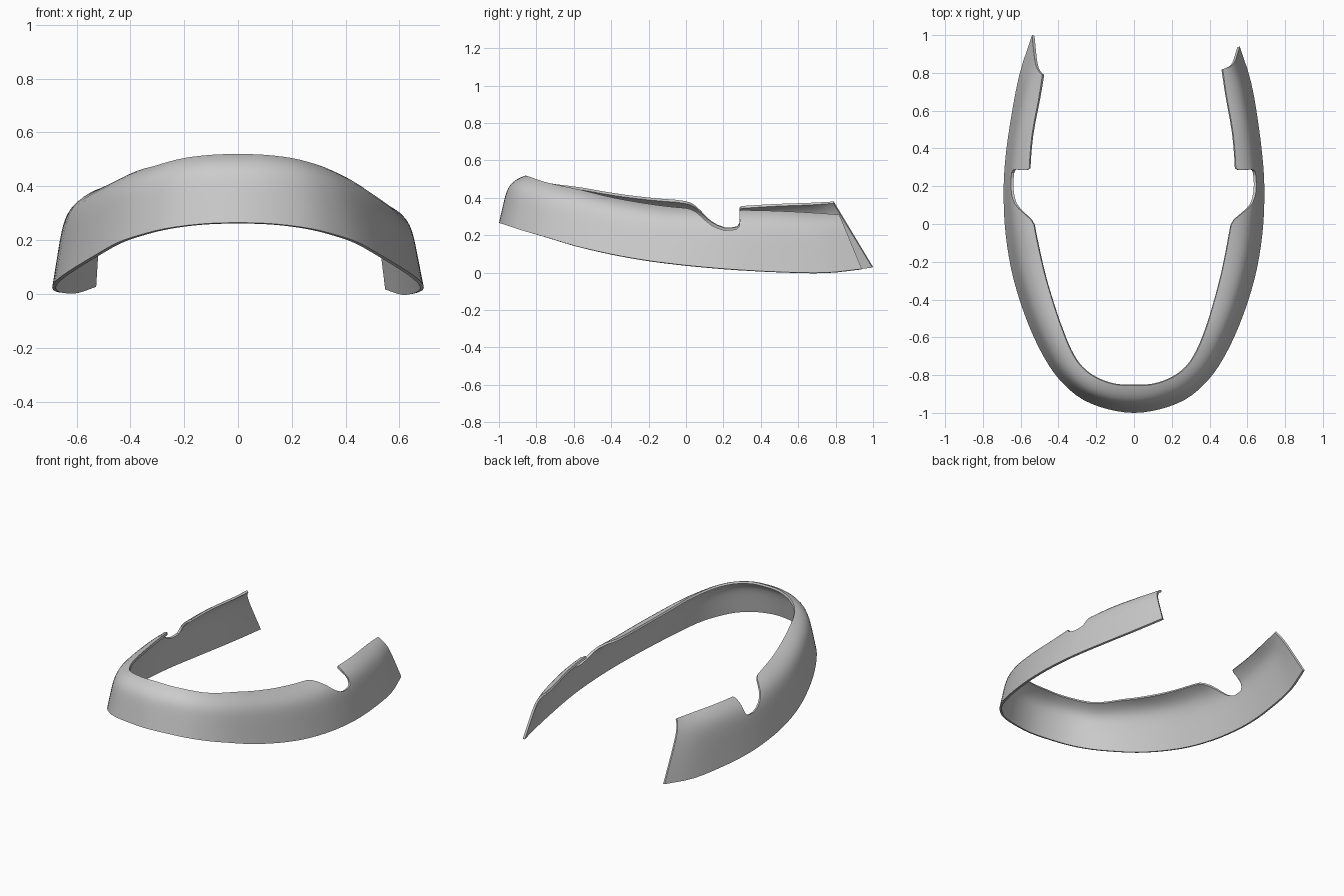
import bpy, math

cube = bpy.data.objects.get("Cube")
if cube:
    bpy.data.objects.remove(cube)

grey = bpy.data.materials.new("plain_grey")
grey.use_nodes = True
grey.diffuse_color = (0.6, 0.6, 0.6, 1)
grey.node_tree.nodes["Principled BSDF"].inputs["Base Color"].default_value = (0.6, 0.6, 0.6, 1)

# Edges of one half of the band, from front centre to back end
LOWER = [(0, -1, .265), (.14, -.98, .26), (.27, -.93, .243), (.37, -.85, .218),
         (.45, -.75, .19), (.53, -.6, .145), (.6, -.42, .103), (.65, -.24, .07),
         (.68, -.05, .045), (.69, .13, .027), (.685, .3, .014), (.66, .52, .003),
         (.62, .75, 0), (.56, .94, .02)]
UPPER = [(0, -.855, .52), (.1, -.85, .517), (.2, -.815, .505), (.28, -.755, .485),
         (.335, -.67, .465), (.38, -.56, .442), (.42, -.43, .41), (.465, -.26, .377),
         (.505, -.06, .35), (.535, .12, .34), (.54, .28, .335), (.525, .48, .33),
         (.49, .68, .32), (.47, .82, .31)]
# Height fraction kept along the notch, by position on the half
NOTCH = [(8.3, 1), (8.45, .985), (8.6, .94), (8.75, .87), (8.9, .79), (9.05, .73),
         (9.25, .68), (9.5, .65), (9.75, .66), (9.9, .68), (9.97, .73), (10, .82),
         (10.01, .93), (10.03, .98), (10.08, 1)]
LAST = len(LOWER) - 1
ROWS = 14


def ramp(v, a, b):
    return min(1, max(0, (v - a) / (b - a)))


def spline(points, u, axis):
    """Smooth curve through the points, mirrored at the front centre."""
    def value(k):
        if k < 0:
            return points[-k][axis] * (-1 if axis == 0 else 1)
        if k > LAST:
            return 2 * points[LAST][axis] - points[LAST - 1][axis]
        return points[k][axis]
    i = min(int(u), LAST - 1)
    f = u - i
    a, b, c, d = (value(i + k) for k in (-1, 0, 1, 2))
    return b + f * (c - a + f * (2 * a - 5 * b + 4 * c - d + f * (3 * (b - c) + d - a))) / 2


def section(side, u, keep):
    """One upright strip of the band, bent inward towards its top."""
    lo = [spline(LOWER, u, k) for k in range(3)]
    up = [spline(UPPER, u, k) for k in range(3)]
    if side < 0:
        # The right arm is slightly taller and longer
        end = ramp(u, 10.5, LAST)
        lo[0] -= .02 * end
        lo[1] += .06 * end
        lo[2] += .01 * end
        up[0] += .015 * ramp(u, 5, 8)
        up[1] -= .03 * end
        up[2] += .04 * ramp(u, 3.5, 8) - .02 * ramp(u, 8, 10) + .05 * ramp(u, 10, LAST)
    straight = ramp(u, 8, LAST)
    column = []
    for j in range(ROWS + 1):
        t = keep * (1 - (1 - j / ROWS) ** 1.6)
        bend = .4 * t + .6 * t ** 8
        along = bend + (t - bend) * straight
        column.append((side * (lo[0] + (up[0] - lo[0]) * bend),
                       lo[1] + (up[1] - lo[1]) * along,
                       lo[2] + (up[2] - lo[2]) * t))
    return column


# Stations along a half: even steps, with the notch stations in between
steps = [(k / 3, 1) for k in range(3 * LAST + 1)]
half = [s for s in steps if s[0] < NOTCH[0][0] - .05] + NOTCH
half += [s for s in steps if s[0] > NOTCH[-1][0] + .05]
columns = [section(-1, u, keep) for u, keep in reversed(half[1:])]
columns += [section(1, u, keep) for u, keep in half]

verts = [p for col in columns for p in col]
n = ROWS + 1
faces = [(i * n + j, (i + 1) * n + j, (i + 1) * n + j + 1, i * n + j + 1)
         for i in range(len(columns) - 1) for j in range(ROWS)]

mesh = bpy.data.meshes.new("curved_band")
mesh.from_pydata(verts, [], faces)
mesh.materials.append(grey)
band = bpy.data.objects.new("curved_band", mesh)
bpy.context.collection.objects.link(band)

# Thin wall, thickened inward
wall = band.modifiers.new("wall", 'SOLIDIFY')
wall.thickness = .014
wall.offset = -1

bpy.context.view_layer.objects.active = band
band.select_set(True)
bpy.ops.object.modifier_apply(modifier="wall")
bpy.ops.object.shade_smooth_by_angle(angle=math.radians(40))
